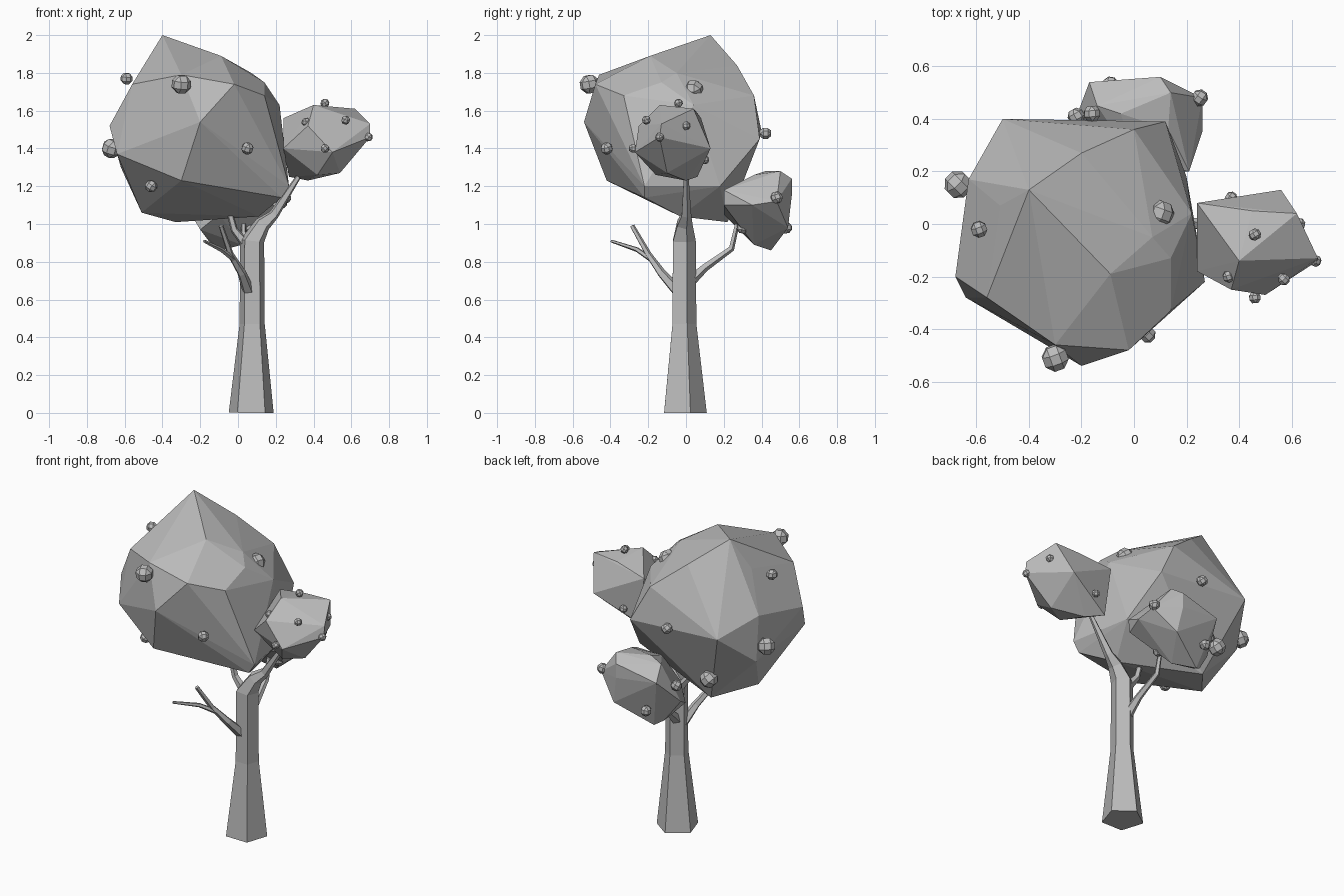
import bpy
import bmesh
from mathutils import Vector, Matrix
from math import cos, sin, tau, radians

default_cube = bpy.data.objects.get("Cube")
if default_cube:
    bpy.data.objects.remove(default_cube, do_unlink=True)


def make_material(name, colour):
    material = bpy.data.materials.new(name)
    material.use_nodes = True
    material.diffuse_color = colour
    material.node_tree.nodes["Principled BSDF"].inputs["Base Color"].default_value = colour
    return material


grey = make_material("plain grey", (.5, .5, .5, 1))


def finish(name, bm):
    """Turn a bmesh into a flat shaded grey object."""
    bmesh.ops.recalc_face_normals(bm, faces=bm.faces)
    mesh = bpy.data.meshes.new(name)
    bm.to_mesh(mesh)
    bm.free()
    mesh.materials.append(grey)
    obj = bpy.data.objects.new(name, mesh)
    bpy.context.scene.collection.objects.link(obj)
    return obj


def foliage(name, corners):
    """Faceted leaf clump: the convex skin around a few corner points."""
    bm = bmesh.new()
    for corner in corners:
        bm.verts.new(corner)
    result = bmesh.ops.convex_hull(bm, input=bm.verts)
    unused = result["geom_interior"] + result["geom_unused"]
    loose = [item for item in unused if isinstance(item, bmesh.types.BMVert)]
    bmesh.ops.delete(bm, geom=list(set(loose)), context="VERTS")
    return finish(name, bm)


def limb(name, path, sides=5):
    """Tapered faceted limb through points given as x, y, z, radius."""
    bm = bmesh.new()
    centres = [Vector(point[:3]) for point in path]
    last = len(path) - 1
    up = Vector((0, 0, 1))
    rings = []
    for i, centre in enumerate(centres):
        along = centres[min(i + 1, last)] - centres[max(i - 1, 0)]
        turn = up.rotation_difference(along)
        ring = []
        for k in range(sides):
            angle = tau * (k / sides + 1 / 4)
            offset = Vector((cos(angle), sin(angle), 0)) * path[i][3]
            ring.append(bm.verts.new(centre + turn @ offset))
        rings.append(ring)
    for lower, upper in zip(rings, rings[1:]):
        for k in range(sides):
            n = (k + 1) % sides
            bm.faces.new((lower[k], lower[n], upper[n], upper[k]))
    bm.faces.new(reversed(rings[0]))
    bm.faces.new(rings[-1])
    return finish(name, bm)


def fruit(name, place, radius, tilt):
    """Small ball made from a heavily bevelled cube."""
    bm = bmesh.new()
    bmesh.ops.create_cube(bm, size=2 * radius)
    bmesh.ops.bevel(bm, geom=bm.edges[:], offset=radius * .6, segments=1,
                    affect="EDGES", profile=.5)
    spin = Matrix.Rotation(radians(tilt), 4, "Z") @ Matrix.Rotation(radians(tilt / 2), 4, "X")
    bmesh.ops.transform(bm, matrix=Matrix.Translation(place) @ spin, verts=bm.verts)
    return finish(name, bm)


# Trunk, running on into the limb that carries the side clump
limb("trunk", [
    (.07, -.015, 0, .125), (.075, -.015, .47, .07), (.075, -.015, .91, .067),
    (.13, -.01, 1, .045), (.19, 0, 1.05, .028), (.32, 0, 1.25, .014),
])

# Branches
limb("back_branch", [
    (.06, 0, .68, .035), (.05, .1, .77, .022), (.03, .24, .87, .017), (.03, .27, 1, .013),
])
limb("front_branch", [
    (.06, -.03, .63, .035), (.02, -.13, .74, .024), (-.04, -.2, .84, .017), (-.09, -.285, .99, .013),
])
limb("front_twig", [
    (-.02, -.18, .81, .015), (-.09, -.26, .865, .013), (-.18, -.395, .91, .008),
])
limb("canopy_branch", [
    (.06, 0, .87, .03), (-.02, 0, .97, .02), (-.06, 0, 1.12, .015),
])

# Main canopy, listed from crown to underside
foliage("main_canopy", [
    (-.4, .13, 2), (-.09, -.19, 1.89), (-.2, .27, 1.84), (-.51, .07, 1.82), (.07, -.05, 1.8),
    (-.3, -.46, 1.79), (-.02, -.48, 1.74), (.14, -.13, 1.75), (-.56, -.28, 1.74),
    (.14, -.33, 1.68), (0, .36, 1.68), (.22, .04, 1.63), (-.63, .17, 1.59),
    (-.2, -.54, 1.54), (-.68, -.2, 1.52), (.12, .39, 1.45), (-.5, .4, 1.49),
    (-.64, -.28, 1.37), (-.62, .18, 1.3), (-.3, -.42, 1.23), (.27, -.22, 1.2), (.2, .18, 1.2),
    (.23, -.22, 1.14), (-.51, 0, 1.06), (.11, -.03, 1.04), (-.33, .22, 1.01),
])

# Clump on the tree's left
foliage("side_clump", [
    (.4, -.14, 1.63), (.51, -.05, 1.62), (.62, .04, 1.61), (.45, .05, 1.6), (.24, .08, 1.56),
    (.7, -.13, 1.53), (.37, -.25, 1.52), (.7, -.14, 1.46),
    (.56, .13, 1.4), (.24, -.18, 1.4), (.5, -.27, 1.38),
    (.54, -.1, 1.27), (.42, -.16, 1.26), (.27, .06, 1.25), (.37, 0, 1.23),
])

# Low clump at the back
foliage("back_clump", [
    (.14, .5, 1.28), (.13, .36, 1.26), (-.05, .42, 1.28), (.1, .56, 1.24), (-.14, .45, 1.26),
    (0, .24, 1.2), (.21, .2, 1.18), (-.17, .54, 1.18), (.1, .56, 1.15), (.26, .48, 1.12),
    (.26, .35, 1.1), (.2, .2, 1.1), (-.1, .2, 1.05), (-.23, .38, 1.02),
    (.13, .54, .98), (-.2, .29, .97), (-.14, .42, .89), (.02, .36, .89), (-.09, .45, .86),
])

# Fruit, grouped by size
fruit_groups = {
    "large_fruit": (.047, [
        (-.3, -.51, 1.74), (-.67, .15, 1.4), (.1, .04, 1.71), (-.37, .3, 1.17),
    ]),
    "medium_fruit": (.029, [
        (-.59, -.02, 1.77), (.05, -.42, 1.4), (-.46, -.27, 1.2), (-.16, .42, 1.48),
        (-.22, .41, 1.13), (.25, .48, 1.14), (-.09, .53, .98), (.07, .3, .98),
    ]),
    "small_fruit": (.021, [
        (.36, -.2, 1.54), (.57, -.21, 1.55), (.69, -.14, 1.46), (.46, -.28, 1.4),
        (.46, -.04, 1.64), (.37, .1, 1.34), (.63, 0, 1.52),
    ]),
}
for label, (radius, places) in fruit_groups.items():
    for index, place in enumerate(places):
        fruit(f"{label}_{index}", place, radius, 25 * index + 20)
